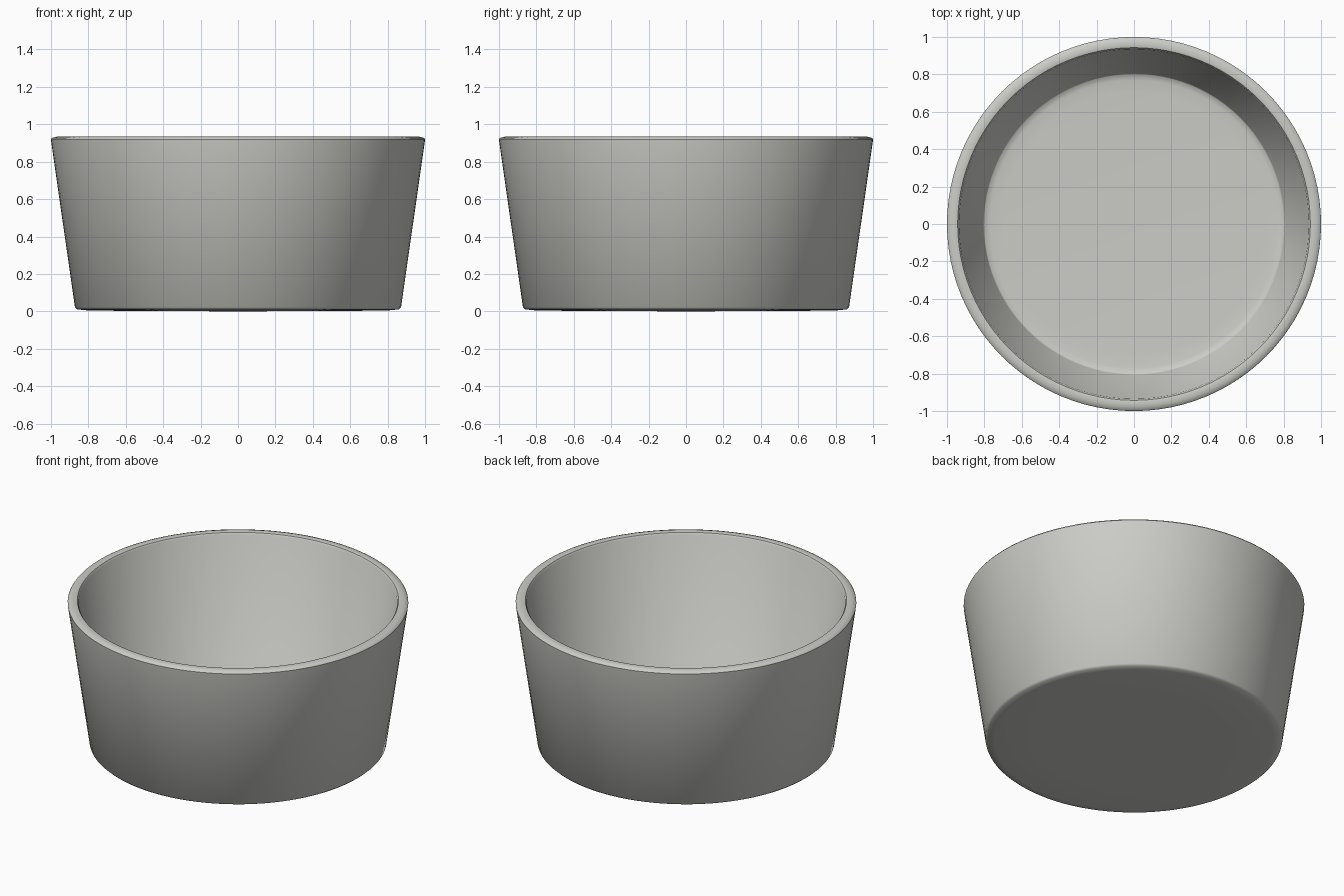
import bpy, bmesh, math

if "Cube" in bpy.data.objects:
    bpy.data.objects.remove(bpy.data.objects["Cube"])

SEGMENTS = 96

# Bowl cross-section (radius, height): underside, outer wall, rim, inner wall, floor
profile = [
    (0.0, 0.0), (0.6, 0.002), (0.82, 0.006), (0.86, 0.011), (0.872, 0.022),
    (0.999, 0.91), (1.0, 0.92), (0.995, 0.927), (0.975, 0.933), (0.955, 0.935),
    (0.943, 0.932), (0.935, 0.92),
    (0.806, 0.066), (0.80, 0.06), (0.77, 0.055), (0.70, 0.051), (0.0, 0.05),
]

# Spin the cross-section into a closed shell
bm = bmesh.new()
verts = [bm.verts.new((r, 0, z)) for r, z in profile]
edges = [bm.edges.new(pair) for pair in zip(verts, verts[1:])]
bmesh.ops.spin(bm, geom=verts + edges, cent=(0, 0, 0), axis=(0, 0, 1),
               angle=2 * math.pi, steps=SEGMENTS)
bmesh.ops.remove_doubles(bm, verts=bm.verts, dist=0.0005)
bmesh.ops.recalc_face_normals(bm, faces=bm.faces)

mesh = bpy.data.meshes.new("bowl")
bm.to_mesh(mesh)
bm.free()
bowl = bpy.data.objects.new("bowl", mesh)
bpy.context.collection.objects.link(bowl)

# Plain ceramic grey
mat = bpy.data.materials.new("light_grey")
mat.diffuse_color = (0.60, 0.60, 0.57, 1)
mat.use_nodes = True
mat.node_tree.nodes["Principled BSDF"].inputs["Base Color"].default_value = mat.diffuse_color
mesh.materials.append(mat)

# Smooth shading with the sharp inner corner kept
bpy.context.view_layer.objects.active = bowl
bowl.select_set(True)
bpy.ops.object.shade_smooth_by_angle(angle=math.radians(40))
